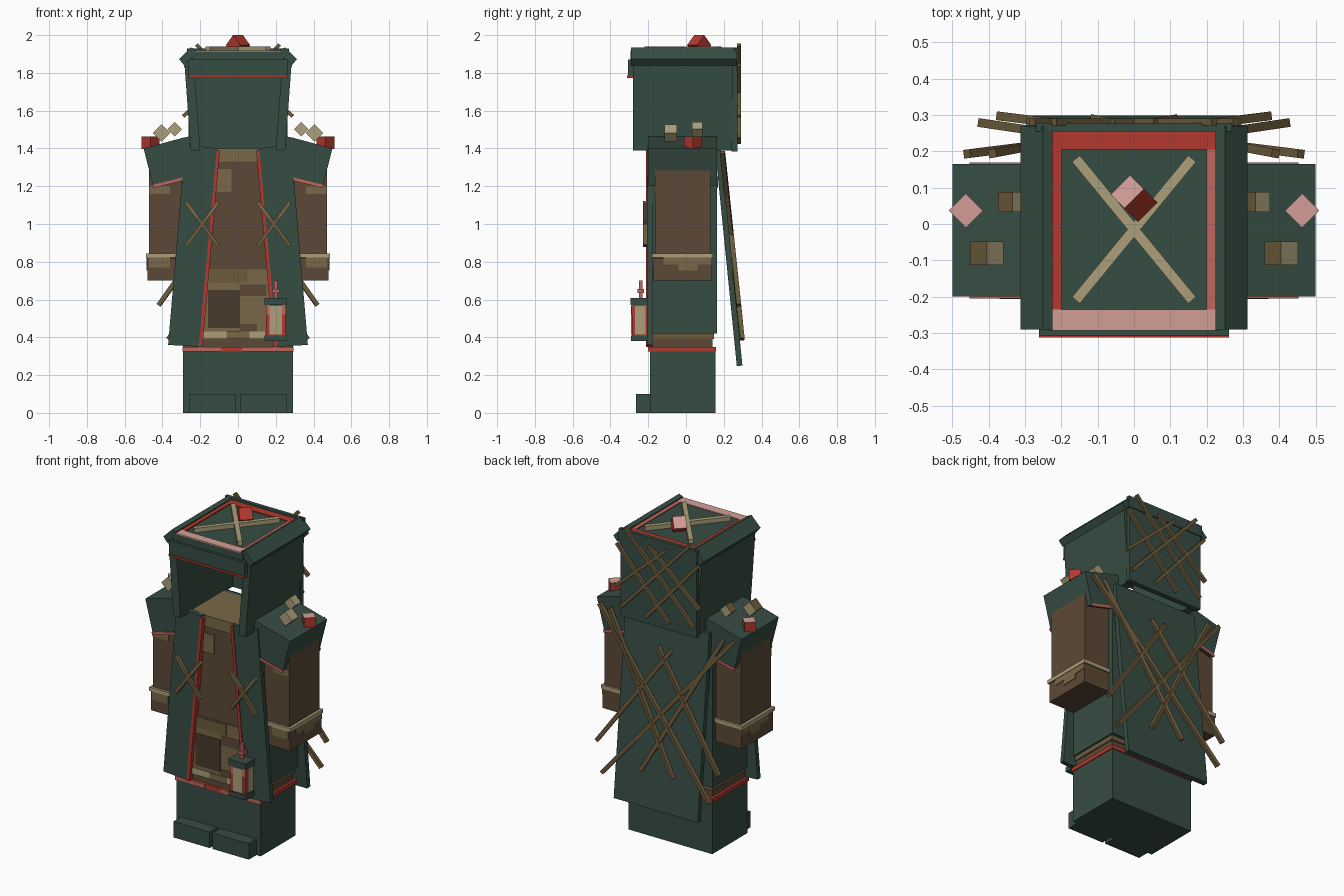
import bpy, bmesh
from mathutils import Vector, Matrix
from math import radians

if "Cube" in bpy.data.objects:
    bpy.data.objects.remove(bpy.data.objects["Cube"])


def material(name, rgb):
    lin = [((c / 255 + 0.055) / 1.055) ** 2.4 for c in rgb] + [1]
    m = bpy.data.materials.new(name)
    m.use_nodes = True
    m.diffuse_color = lin
    m.node_tree.nodes["Principled BSDF"].inputs["Base Color"].default_value = lin
    return m


GREEN = material("dark green", (54, 77, 67))
BROWN = material("brown", (92, 73, 55))
DARK = material("dark brown", (74, 58, 43))
OLIVE = material("olive", (120, 104, 72))
TAN = material("tan", (172, 160, 122))
STICK = material("stick brown", (108, 91, 60))
RED = material("red", (178, 56, 46))
SALMON = material("salmon", (192, 102, 94))
PINK = material("pink", (212, 158, 150))


def finish(name, bm, *mats):
    bmesh.ops.recalc_face_normals(bm, faces=bm.faces)
    me = bpy.data.meshes.new(name)
    bm.to_mesh(me)
    bm.free()
    for m in mats:
        me.materials.append(m)
    ob = bpy.data.objects.new(name, me)
    bpy.context.collection.objects.link(ob)
    return ob


def box(name, mat, x, y, z):
    bm = bmesh.new()
    bmesh.ops.create_cube(bm, size=1)
    for v in bm.verts:
        v.co = [a + (c + 0.5) * (b - a) for c, (a, b) in zip(v.co, (x, y, z))]
    return finish(name, bm, mat)


def prism(name, mat, pts, y, s=1):
    """Extrude an x-z outline along y; s mirrors it."""
    bm = bmesh.new()
    f = bm.faces.new([bm.verts.new((s * px, y[0], pz)) for px, pz in pts])
    out = bmesh.ops.extrude_face_region(bm, geom=[f])["geom"]
    bmesh.ops.translate(bm, vec=(0, y[1] - y[0], 0),
                        verts=[g for g in out if isinstance(g, bmesh.types.BMVert)])
    return finish(name, bm, mat)


def cube(name, size, loc, rot, main, other, direction):
    """Turned cube; faces along the direction take the other colour."""
    bm = bmesh.new()
    bmesh.ops.create_cube(bm, size=size, matrix=Matrix.Translation(loc) @ rot)
    bm.normal_update()
    for f in bm.faces:
        f.material_index = int(f.normal.dot(Vector(direction).normalized()) > 0.9)
    return finish(name, bm, main, other)


def stick(name, p, q, mat, w=0.024):
    p, q = Vector(p), Vector(q)
    d = q - p
    bm = bmesh.new()
    bmesh.ops.create_cube(bm, size=1)
    bmesh.ops.scale(bm, vec=(w, w, d.length), verts=bm.verts)
    bmesh.ops.transform(bm, matrix=Matrix.Translation((p + q) / 2)
                        @ d.to_track_quat("Z", "Y").to_matrix().to_4x4(), verts=bm.verts)
    return finish(name, bm, mat)


def mirrored(a, b):
    """Ordered x range and its mirror."""
    return ((1, "left", (a, b)), (-1, "right", (-b, -a)))


# Legs and boots
box("legs", GREEN, (-.29, .29), (-.19, .155), (0, .33))
box("hem_trim", RED, (-.295, .295), (-.195, .16), (.325, .35))
for s, side, xr in mirrored(.01, .26):
    box(side + "_boot_toe", GREEN, xr, (-.265, -.19), (0, .1))
for xr in ((-.295, -.09), (.02, .295)):
    box("hem_trim_front", SALMON, xr, (-.2, -.195), (.325, .35))

# Torso with camouflage plates
box("torso", BROWN, (-.28, .28), (-.18, .14), (.35, 1.39))
box("torso_top", OLIVE, (-.28, .28), (-.18, .14), (1.39, 1.4))
box("hem_band", STICK, (-.287, .287), (-.183, .147), (.39, .42))
F = (-.187, -.18)
box("collar_patch", OLIVE, (-.1, .1), F, (1.33, 1.4))
box("chest_patch", OLIVE, (-.115, -.035), F, (1.17, 1.29))
box("belt", OLIVE, (-.2, .2), F, (.69, .76))
box("belt_patch", STICK, (-.15, .05), (-.19, -.18), (.69, .755))
box("skirt", OLIVE, (-.2, .2), F, (.43, .69))
box("skirt_patch", DARK, (-.16, .01), (-.19, -.18), (.45, .65))
box("skirt_patch_side", BROWN, (.01, .1), (-.189, -.18), (.43, .47))
box("skirt_patch_upper", BROWN, (.01, .15), (-.189, -.18), (.62, .68))
box("skirt_band", TAN, (-.19, .19), (-.192, -.18), (.39, .43))
box("skirt_band_patch", OLIVE, (-.06, .06), (-.195, -.185), (.39, .43))

# Coat back and cape
box("coat_back", GREEN, (-.295, .295), (.14, .165), (.42, 1.4))
cape = box("cape", GREEN, (-.29, .29), (-.03, 0), (-1.145, 0))
cape.location = (0, .185, 1.39)
cape.rotation_euler = (radians(5.7), 0, 0)

for s, side, xr in mirrored(.28, .298):
    # Coat sides and flared front panels
    box(side + "_coat_side", GREEN, xr, (-.19, .165), (.42, 1.4))
    prism(side + "_coat_front", GREEN,
          [(.11, 1.4), (.28, 1.42), (.37, .36), (.205, .35)], (-.207, -.178), s)
    prism(side + "_coat_trim", RED,
          [(.096, 1.39), (.113, 1.39), (.208, .35), (.188, .35)], (-.212, -.178), s)

    # Shoulder pad with trim
    prism(side + "_shoulder", GREEN,
          [(.25, 1.465), (.29, 1.457), (.5, 1.4), (.45, 1.205), (.27, 1.25)], (-.2, .165), s)
    for yr in ((-.205, -.198), (.163, .17)):
        prism(side + "_shoulder_trim", SALMON,
              [(.27, 1.252), (.453, 1.207), (.45, 1.19), (.27, 1.235)], yr, s)
    cube(side + "_shoulder_gem", .067, (s * .463, .037, 1.43),
         Matrix.Rotation(radians(45), 4, "Z"), RED, PINK, (0, 0, 1))
    turn = Matrix.Rotation(radians(45), 4, "Y")
    for size, loc in ((.065, (s * .405, -.08, 1.482)), (.055, (s * .335, .06, 1.502))):
        cube(side + "_shoulder_block", size, loc, turn, TAN, STICK, (-1, 0, 1))

for s, side, xr in mirrored(.26, .47):
    # Arms and cuffs
    box(side + "_arm", BROWN, xr, (-.165, .13), (.72, 1.3))
for s, side, xr in mirrored(.25, .48):
    box(side + "_cuff", BROWN, xr, (-.173, .137), (.7, .82))
for s, side, xr in mirrored(.245, .487):
    box(side + "_cuff_band", TAN, xr, (-.18, .143), (.822, .845))
for s, side, xr in mirrored(.478, .484):
    box(side + "_cuff_patch", OLIVE, xr, (-.12, .137), (.785, .822))
    box(side + "_cuff_patch_low", OLIVE, xr, (-.04, .06), (.755, .79))
for s, side, xr in mirrored(.36, .47):
    box(side + "_cuff_front_patch", OLIVE, xr, (-.178, -.17), (.77, .822))
    box(side + "_arm_patch", OLIVE, xr, (-.17, -.163), (1.16, 1.2))

# Hood walls
box("hood_back", GREEN, (-.262, .262), (.24, .272), (1.385, 1.9))
for s, side in ((1, "left"), (-1, "right")):
    prism(side + "_hood_wall", GREEN,
          [(.2, 1.39), (.25, 1.39), (.285, 1.87), (.235, 1.87)], (-.28, .25), s)
    prism(side + "_hood_eave", GREEN,
          [(.25, 1.935), (.312, 1.873), (.285, 1.84), (.225, 1.9), (.225, 1.925)],
          (-.29, .27), s)

# Hood roof, brim and coloured border
box("hood_roof", GREEN, (-.24, .24), (-.293, .26), (1.86, 1.912))
box("hood_roof_back", GREEN, (-.27, .27), (.255, .278), (1.86, 1.93))
box("hood_brim", GREEN, (-.262, .262), (-.308, -.28), (1.785, 1.87))
box("hood_brim_trim", RED, (-.262, .262), (-.313, -.28), (1.773, 1.785))
R = (1.912, 1.918)
box("roof_border_front", PINK, (-.225, .225), (-.293, -.235), R)
box("roof_border_back", RED, (-.225, .225), (.205, .255), R)
box("roof_border_left", SALMON, (.2, .225), (-.235, .205), R)
box("roof_border_right", RED, (-.225, -.2), (-.235, .205), R)
tilt = Matrix.Rotation(radians(-45), 4, "Z") @ Matrix.Rotation(radians(45), 4, "Y")
cube("roof_gem", .075, (0, .07, 1.947), tilt, RED, PINK, (-1, 1, 1.414))


# Crossed sticks on the roof, chest, hood back and cape
def cape_point(x, z):
    return (x, .338 - .105 * z, z)


CAPE = [((.46, 1.38), (-.37, .39)), ((.05, 1.23), (-.42, .57)), ((.39, 1.37), (-.11, .47))]
HOOD = [((.22, 1.95), (-.25, 1.45)), ((.28, 1.84), (-.08, 1.43)), ((.06, 1.88), (-.29, 1.57))]
for s in (1, -1):
    stick("roof_stick", (-.16 * s, .18, 1.925), (.16 * s, -.21, 1.925), TAN, .028)
    for c in (.19, -.19):
        top, mid, low = [(c + s * k * .085, -.217, 1 + k * .115) for k in (1, .3, -1)]
        stick("chest_stick_tip", top, mid, OLIVE, .02)
        stick("chest_stick", mid, low, STICK, .02)
    for a, b in CAPE:
        stick("cape_stick", cape_point(s * a[0], a[1]), cape_point(s * b[0], b[1]), STICK)
    for a, b in HOOD:
        stick("hood_stick", (s * a[0], .281, a[1]), (s * b[0], .281, b[1]), STICK, .02)

# Lantern
box("lantern_base", GREEN, (.14, .26), (-.292, -.2), (.38, .41))
box("lantern_body", RED, (.147, .253), (-.285, -.205), (.41, .57))
box("lantern_pane_front", TAN, (.167, .233), (-.29, -.284), (.415, .565))
box("lantern_pane_side", TAN, (.252, .258), (-.27, -.215), (.415, .565))
box("lantern_pane_inner", TAN, (.142, .148), (-.27, -.215), (.415, .565))
for xr in ((.147, .167), (.233, .253)):
    box("lantern_post_top", SALMON, xr, (-.289, -.284), (.52, .57))
box("lantern_cap", GREEN, (.14, .26), (-.295, -.2), (.57, .608))
box("lantern_hook", SALMON, (.19, .21), (-.25, -.23), (.608, .7))
box("lantern_knob", SALMON, (.18, .22), (-.258, -.222), (.635, .655))
